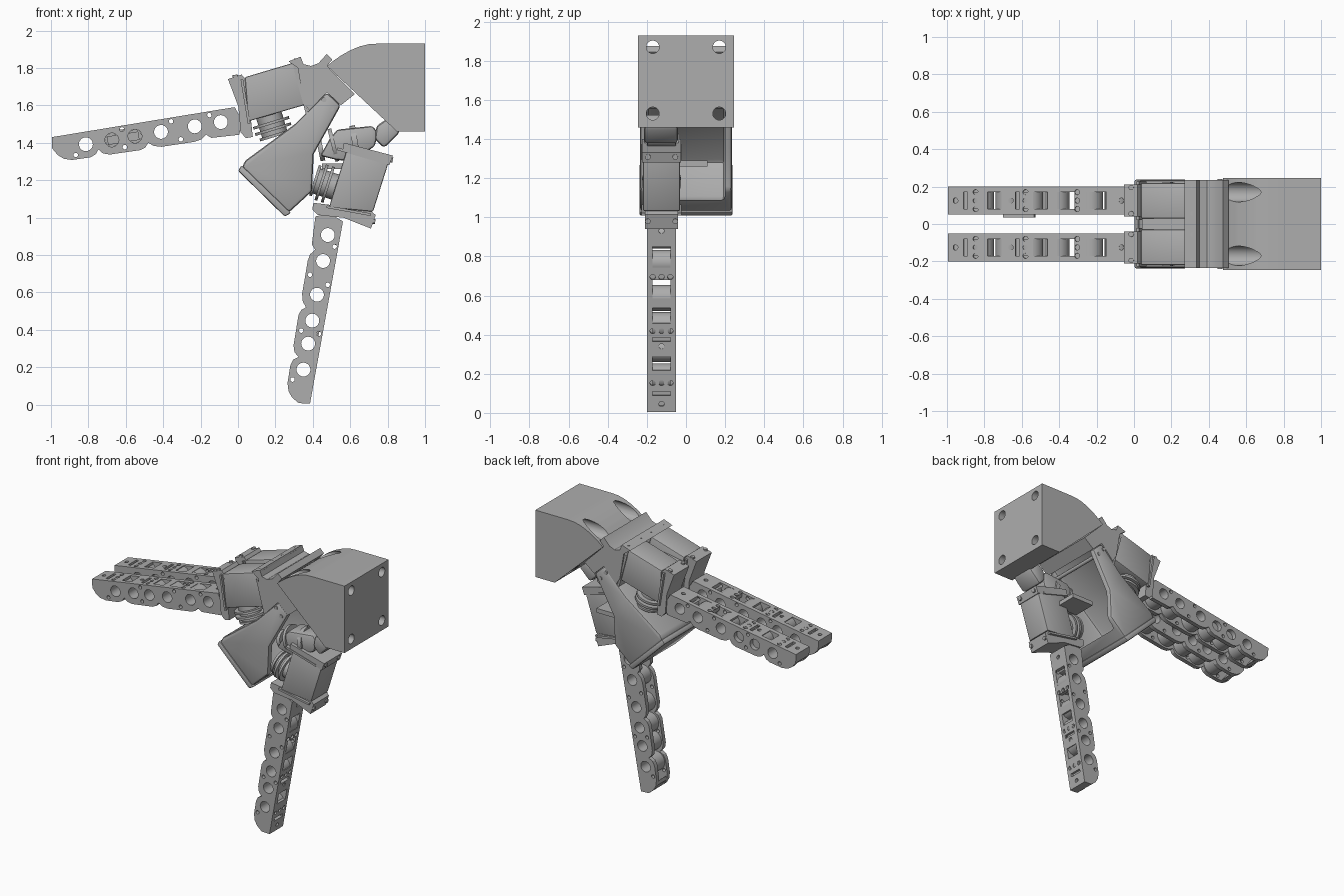
import bpy, bmesh, math
from mathutils import Matrix, Vector

if "Cube" in bpy.data.objects:
    bpy.data.objects.remove(bpy.data.objects["Cube"])

grey = bpy.data.materials.new("plain grey")
grey.use_nodes = True
COLOR = (0.42, 0.42, 0.42, 1)
grey.diffuse_color = COLOR
grey.node_tree.nodes["Principled BSDF"].inputs["Base Color"].default_value = COLOR


def make(name, bm):
    bmesh.ops.recalc_face_normals(bm, faces=bm.faces)
    me = bpy.data.meshes.new(name)
    bm.to_mesh(me)
    bm.free()
    me.materials.append(grey)
    ob = bpy.data.objects.new(name, me)
    bpy.context.collection.objects.link(ob)
    return ob


def prism(name, pts, y0, y1):
    """Extrude an x/z outline from y0 to y1."""
    bm = bmesh.new()
    face = bm.faces.new([bm.verts.new((x, y0, z)) for x, z in pts])
    ext = bmesh.ops.extrude_face_region(bm, geom=[face])
    verts = [v for v in ext["geom"] if isinstance(v, bmesh.types.BMVert)]
    bmesh.ops.translate(bm, verts=verts, vec=(0, y1 - y0, 0))
    return make(name, bm)


def box(name, x0, x1, z0, z1, y0, y1):
    return prism(name, [(x0, z0), (x1, z0), (x1, z1), (x0, z1)], y0, y1)


def rods(name, specs, sides=28):
    """One object holding a cylinder per (start, end, radius)."""
    bm = bmesh.new()
    for a, b, r in specs:
        a, b = Vector(a), Vector(b)
        turn = (b - a).to_track_quat("Z", "Y").to_matrix().to_4x4()
        bmesh.ops.create_cone(bm, cap_ends=True, segments=sides, radius1=r, radius2=r,
                              depth=(b - a).length,
                              matrix=Matrix.Translation((a + b) / 2) @ turn)
    return make(name, bm)


def apply_all(ob):
    bpy.context.view_layer.objects.active = ob
    for m in list(ob.modifiers):
        bpy.ops.object.modifier_apply(modifier=m.name)


def cut(ob, cutter):
    m = ob.modifiers.new("cut", "BOOLEAN")
    m.operation, m.solver, m.object = "DIFFERENCE", "EXACT", cutter
    apply_all(ob)


def soften(ob, width):
    m = ob.modifiers.new("bevel", "BEVEL")
    m.width, m.segments, m.limit_method = width, 2, "ANGLE"
    apply_all(ob)


def remove(*obs):
    for ob in obs:
        bpy.data.objects.remove(ob)


def join(obs, name):
    bpy.ops.object.select_all(action="DESELECT")
    for ob in obs:
        ob.select_set(True)
    bpy.context.view_layer.objects.active = obs[0]
    bpy.ops.object.join()
    obs[0].name = name
    return obs[0]


# Finger in local space: tip at the origin, running along +x, pads facing -z
HOLES = [.173, .314, .439, .58, .763, .904]
PIVOT = -.067
SIDE = [(0, 0), (-.008, -.06), (.015, -.1), (.045, -.125), (.087, -.138), (.183, -.14),
        (.215, -.13), (.235, -.105), (.255, -.13), (.29, -.142), (.455, -.145),
        (.485, -.135), (.503, -.113), (.53, -.135), (.57, -.146), (.75, -.148),
        (.785, -.142), (.815, -.12), (.84, -.142), (.99, -.15), (1.02, -.08), (.99, 0)]
W, IN = .075, .045


def build_finger():
    bores = rods("bores", [((s, -.2, PIVOT), (s, .2, PIVOT), .037) for s in HOLES]
                 + [((s, -.2, z), (s, .2, z), .012)
                    for s, z in [(.11, -.115), (.376, -.02), (.376, -.116),
                                 (.642, -.02), (.678, -.123), (.85, -.02)]])
    screws = rods("screws", [((s, y, -.02), (s, y, .05), .014)
                             for s in (.15, .42, .70) for y in (-.045, 0, .045)]
                  + [((s, 0, -.02), (s, 0, .05), .014) for s in (.04, .34, .94)], 14)
    slots = [box("slot", s, s + .022, -.02, .05, -.045, .045) for s in (.085, .365)]
    parts = [prism("side", SIDE, y, y + W - IN) for y in (-W, IN)]
    parts += rods_each([s for s in HOLES], .066)
    parts.append(prism("tip_wall", [(0, 0), (-.008, -.06), (.045, -.125), (.07, -.125),
                                    (.03, -.05), (.03, 0)], -IN, IN))
    for p in parts:
        cut(p, bores)
    for a, b in [(.03, .215), (.29, .46), (.54, .59), (.685, .75), (.86, .99)]:
        top = box("back_plate", a, b, -.03, 0, -IN, IN)
        for c in [screws] + slots:
            cut(top, c)
        parts.append(top)
    for p in parts[:2]:
        cut(p, screws)
    remove(bores, screws, *slots)
    return join(parts, "finger")


def rods_each(positions, r):
    return [rods("drum", [((s, -IN, PIVOT), (s, IN, PIVOT), r)]) for s in positions]


def build_motor():
    h = .095
    body = prism("body", [(1.07, .149), (1.37, .187), (1.396, -.045), (1.05, -.087)], -h, h)
    soften(body, .008)
    flange = prism("flange", [(.979, .154), (1.055, .166), (1.076, .13), (1.06, -.173),
                              (1.023, -.173), (1.0, -.14), (1.01, 0)], -.085, .085)
    rear = prism("rear_plate", [(1.33, .19), (1.384, .2), (1.405, -.07), (1.37, -.07)],
                 -.1, .1)
    ribs = [prism("rib", [(s, .14), (s + .014, .14), (s + .014 + lean, -.1),
                          (s + lean, -.1)], -h - .008, h + .008)
            for s, lean in [(1.045, .0), (1.335, .025)]]
    # Stepped drive pulley under the motor
    base, axis = Vector((1.159, 0, -.038)), Vector((.133, 0, -.991))
    pulley = rods("pulley", [(base + axis * a, base + axis * b, r) for a, b, r in
                             [(-.03, .15, .07), (0, .03, .08), (.07, .085, .1),
                              (.105, .12, .1), (.14, .155, .085)]], 36)
    bolts = rods("bolts", [((s, y, .1), (s, y, z), .014)
                           for s, z in [(1.02, .17), (1.36, .204)] for y in (-.07, .07)], 12)
    return join([body, flange, rear, pulley, bolts] + ribs, "motor")


def place(src, name, tip, along, pad, y):
    ob = src.copy()
    ob.data = src.data.copy()
    ob.name = name
    bpy.context.collection.objects.link(ob)
    m = Matrix(((along[0], 0, -pad[0], tip[0]), (0, 1, 0, y),
                (along[1], 0, -pad[1], tip[1]), (0, 0, 0, 1)))
    ob.data.transform(m)
    if m.determinant() < 0:
        ob.data.flip_normals()
    return ob


finger, motor = build_finger(), build_motor()
# Link plate between the two upper fingers
link = join([box("link", .29, .46, -.09, -.045, -.09, -.075)]
            + rods_each([.314, .439], .036), "link")
link_bores = rods("bores", [((s, -.2, PIVOT), (s, .2, PIVOT), .018) for s in (.314, .439)])
center = box("center", 1.07, 1.36, .05, .12, -.04, .04)
UP = ((-.995, 1.43), (.987, .162), (.162, -.987))
THUMB = ((.385, .005), (.178, .984), (-.984, .178))
for label, frame, y in [("front", UP, -.125), ("back", UP, .125), ("thumb", THUMB, -.125)]:
    place(finger, label + "_finger", *frame, y)
    place(motor, label + "_motor", *frame, y)
place(link, "finger_link", *UP, .125)
place(center, "motor_spacer", *UP, 0)
remove(finger, motor, link, link_bores, center)

# Wrist block with four counterbored mounting holes
wrist = prism("wrist_block", [(1, 1.93), (1, 1.46), (.85, 1.46), (.475, 1.81), (.51, 1.838),
                              (.55, 1.866), (.6, 1.894), (.65, 1.915), (.7, 1.927),
                              (.75, 1.93)], -.245, .245)
for r, x0 in [(.033, .3), (.052, .3)]:
    x1 = 1.2 if r < .05 else .9
    c = rods("cutter", [((x0, y, z), (x1, y, z), r) for y in (-.17, .17)
                        for z in (1.87, 1.53)])
    cut(wrist, c)
    remove(c)

# Knuckle carrying the upper motors
prism("knuckle", [(.27, 1.835), (.335, 1.86), (.35, 1.82), (.39, 1.81), (.43, 1.825),
                  (.475, 1.875), (.505, 1.845), (.475, 1.81), (.625, 1.66), (.55, 1.6),
                  (.475, 1.67), (.38, 1.57), (.35, 1.62), (.32, 1.8)], -.235, .235)

# Hollow palm, open towards the thumb
palm = prism("palm", [(.475, 1.67), (.55, 1.6), (.405, 1.34), (.395, 1.14), (.27, 1.025),
                      (.02, 1.27), (.04, 1.305), (.305, 1.5)], -.235, .235)
soften(palm, .018)
hollow = prism("hollow", [(.1, 1.28), (.29, 1.09), (.55, 1.06), (.8, 1.6), (.53, 1.64),
                          (.32, 1.47)], -.2, .2)
soften(hollow, .025)
cut(palm, hollow)
remove(hollow)
soften(prism("palm_pad", [(0, 1.25), (.25, 1.005), (.285, 1.025), (.02, 1.28)],
             -.238, .238), .01)
rods("palm_bolts", [((x, -.24, z), (x, .24, z), .013)
                    for x, z in [(.46, 1.63), (.5, 1.58), (.57, 1.74), (.75, 1.57)]], 14)

# Thumb mount: swivel drive, hub to the wrist and cross bar
soften(prism("thumb_drive", [(.44, 1.33), (.52, 1.31), (.6, 1.3), (.73, 1.38), (.75, 1.45),
                             (.72, 1.49), (.53, 1.47), (.49, 1.42)], -.2, -.05), .015)
rods("thumb_drive_collar", [((.43, -.125, 1.36), (.455, -.125, 1.365), .06),
                            ((.5, -.125, 1.385), (.52, -.125, 1.39), .09),
                            ((.61, -.125, 1.4), (.64, -.125, 1.405), .09)])
soften(prism("thumb_hub", [(.73, 1.42), (.78, 1.37), (.87, 1.46), (.8, 1.53), (.74, 1.49)],
             -.215, -.04), .02)
box("cross_bar", .45, .62, 1.26, 1.29, -.06, .11)

# Smooth round surfaces, keep hard edges
bpy.ops.object.select_all(action="DESELECT")
for ob in bpy.context.collection.objects:
    if ob.type == "MESH" and grey.name in ob.data.materials:
        ob.select_set(True)
        bpy.context.view_layer.objects.active = ob
bpy.ops.object.shade_smooth_by_angle(angle=math.radians(30))
